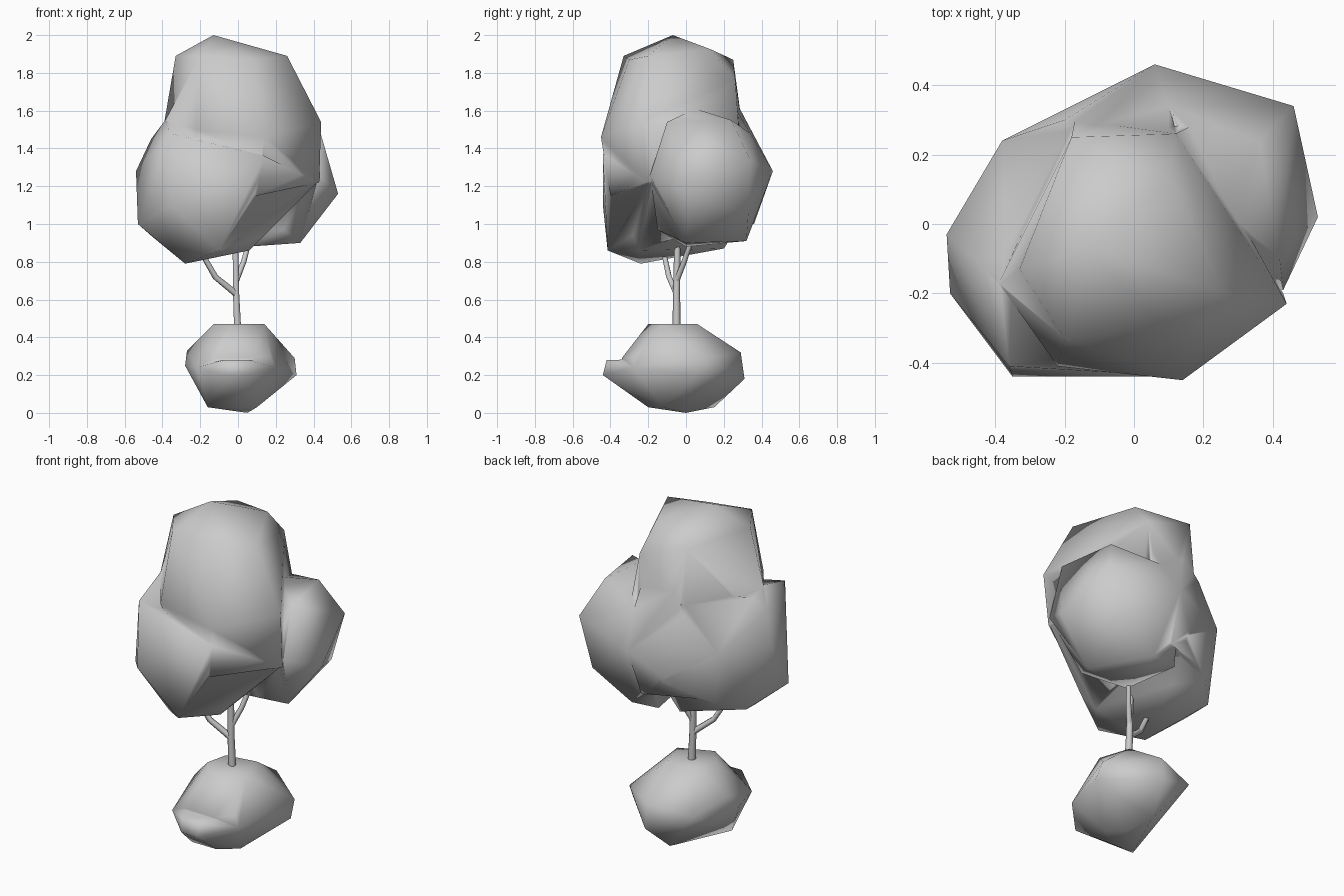
import bpy, bmesh


def hull(name, pts):
    """Faceted lump: convex hull round a few control points."""
    bm = bmesh.new()
    for p in pts:
        bm.verts.new(p)
    res = bmesh.ops.convex_hull(bm, input=bm.verts)
    junk = {v for v in res["geom_interior"] + res["geom_unused"]
            if isinstance(v, bmesh.types.BMVert)}
    bmesh.ops.delete(bm, geom=list(junk), context='VERTS')
    bmesh.ops.recalc_face_normals(bm, faces=bm.faces)
    me = bpy.data.meshes.new(name)
    bm.to_mesh(me)
    bm.free()
    ob = bpy.data.objects.new(name, me)
    bpy.context.collection.objects.link(ob)
    return ob


def fuse(main, others):
    """Union lumps into one smooth skin."""
    bpy.context.view_layer.objects.active = main
    for o in others:
        m = main.modifiers.new("union", 'BOOLEAN')
        m.operation, m.solver, m.object = 'UNION', 'EXACT', o
        bpy.ops.object.modifier_apply(modifier=m.name)
        bpy.data.objects.remove(o)
    main.data.shade_smooth()


def limb(name, path, r0, r1):
    """Tapered tube along a path."""
    cu = bpy.data.curves.new(name, 'CURVE')
    cu.dimensions = '3D'
    cu.bevel_depth = 1.0
    cu.bevel_resolution = 1
    cu.use_fill_caps = True
    sp = cu.splines.new('POLY')
    sp.points.add(len(path) - 1)
    for i, p in enumerate(path):
        sp.points[i].co = (*p, 1)
        sp.points[i].radius = r0 + (r1 - r0) * i / (len(path) - 1)
    ob = bpy.data.objects.new(name, cu)
    bpy.context.collection.objects.link(ob)
    return ob


# Foliage: tall top lump, low left lump, right rear lump, bridge at the back
top = hull("foliage", [
    (-.13, -.07, 2.0), (.26, -.2, 1.89), (.08, -.3, 1.87), (-.2, -.33, 1.89),
    (-.33, -.13, 1.89), (-.18, .25, 1.87), (.1, .13, 1.925), (.12, .26, 1.77),
    (.44, -.23, 1.54), (.14, -.45, 1.46), (-.39, -.17, 1.54), (-.22, -.41, 1.5),
    (-.17, .3, 1.5), (.16, .28, 1.5), (.43, -.2, 1.22), (.1, -.4, 1.15),
    (-.1, .2, 1.1), (-.2, -.2, 1.1)])
left = hull("left_lump", [
    (-.54, -.03, 1.28), (-.53, -.2, 1.0), (-.46, -.1, 1.45), (-.38, .24, 1.3),
    (-.16, .33, 1.4), (-.08, .35, 1.1), (-.35, -.44, 1.1), (-.1, -.415, .86),
    (-.45, .08, .93), (-.28, -.24, .79), (.06, -.25, .86), (-.1, .2, .87),
    (-.33, .2, .98), (-.36, -.41, 1.48), (.14, -.44, 1.36), (.42, -.2, 1.22),
    (.14, -.28, .94), (-.385, -.18, 1.55)])
right = hull("right_lump", [
    (.06, .46, 1.28), (.46, .34, 1.34), (.53, .02, 1.16), (.43, -.19, 1.26),
    (.42, -.1, 1.54), (.25, .05, 1.61), (.1, .34, 1.48), (.36, .24, 1.55),
    (.33, 0, .9), (.13, .32, .91), (.38, .33, 1.05), (-.03, .3, .91),
    (.05, 0, .88), (.24, -.15, .97)])
back = hull("back_bridge", [
    (.06, .46, 1.28), (.04, .36, 1.0), (-.38, .24, 1.3), (-.25, .24, 1.0),
    (-.12, .28, 1.62), (.1, .27, 1.6), (.1, .34, 1.48), (-.2, .3, 1.5),
    (-.38, -.1, 1.5), (.2, 0, 1.5), (0, 0, 1.0)])
fuse(top, [left, right, back])

# Rock base: rounded body with a lower half that juts forward as a ledge
mid = [(-.28, -.1, .25), (-.2, .22, .28), (.05, .31, .18), (.3, .1, .29),
       (.31, .05, .2), (.2, -.28, .24), (.05, 0, 0), (-.16, -.2, .03),
       (-.22, -.3, .24), (0, -.2, .03), (0, .15, .03), (.1, -.12, .03)]
rock = hull("rock_base", mid + [
    (-.13, -.1, .47), (-.05, -.2, .47), (.14, -.12, .47), (.08, .06, .47),
    (-.1, .03, .47), (-.27, -.02, .33), (.05, .29, .32), (.17, -.27, .3),
    (-.12, -.33, .29), (.08, -.34, .29)])
ledge = hull("ledge", mid + [
    (-.07, -.42, .28), (.05, -.42, .28), (-.07, -.43, .2), (.04, -.44, .2)])
fuse(rock, [ledge])

# Trunk and two branches
limb("trunk", [(0, -.05, .4), (-.01, -.05, .63), (-.015, -.045, .95)], .022, .016)
limb("left_branch", [(-.01, -.05, .63), (-.12, -.09, .72), (-.2, -.12, .86)], .018, .014)
limb("right_branch", [(-.01, -.05, .7), (.03, -.01, .8), (.07, .04, .95)], .016, .013)
